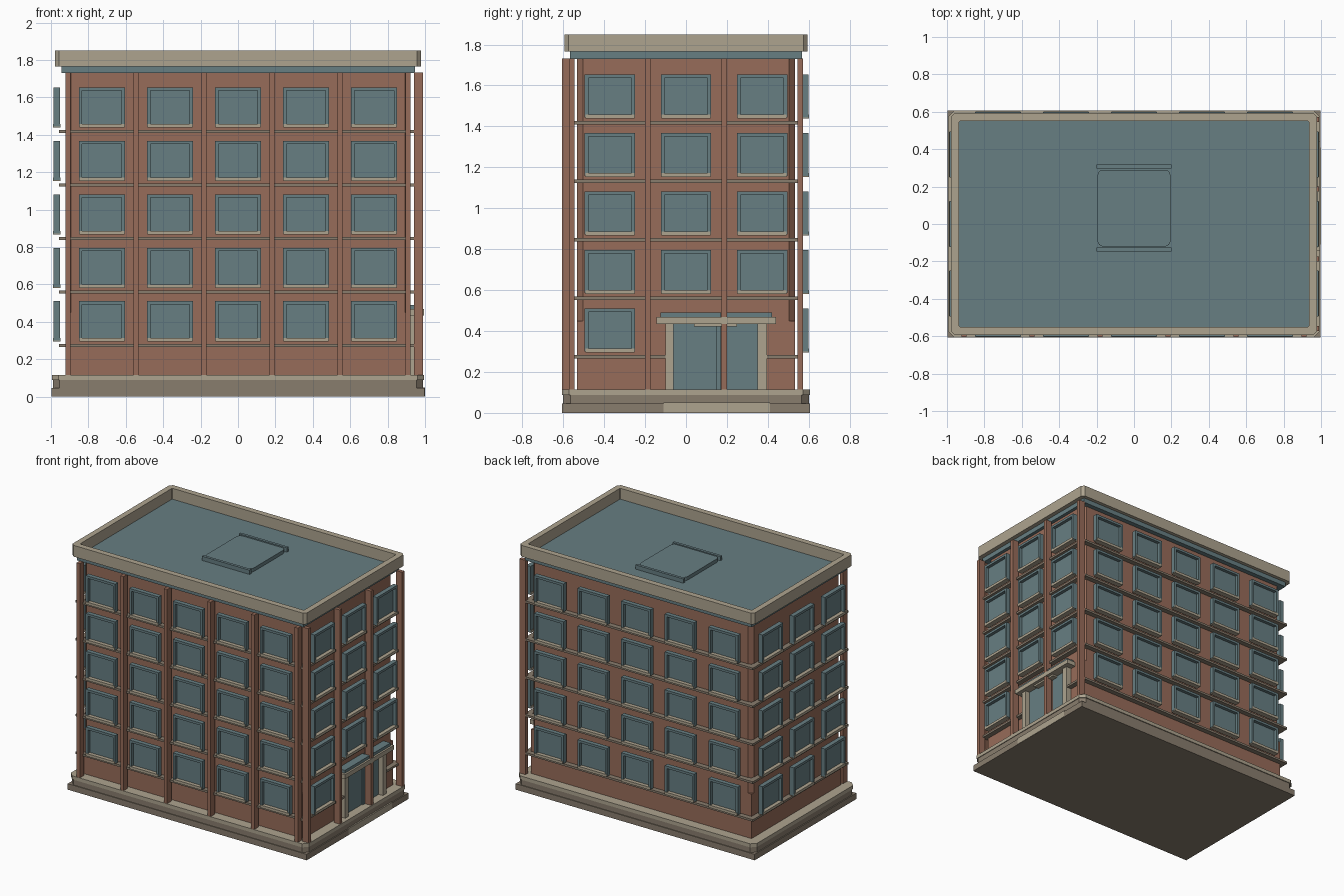
import bpy, bmesh, math
from mathutils import Matrix, Vector

cube = bpy.data.objects.get("Cube")
if cube:
    bpy.data.objects.remove(cube, do_unlink=True)


def material(name, rgb):
    m = bpy.data.materials.new(name)
    m.use_nodes = True
    m.diffuse_color = (*rgb, 1)
    m.node_tree.nodes["Principled BSDF"].inputs["Base Color"].default_value = (*rgb, 1)
    return m


BRICK = material("brick", (0.31, 0.15, 0.10))
TEAL = material("slate_teal", (0.135, 0.21, 0.225))
STONE = material("pale_stone", (0.42, 0.37, 0.275))
DARK = material("dark_stone", (0.25, 0.205, 0.155))


def finish(name, bm, mat):
    bmesh.ops.recalc_face_normals(bm, faces=bm.faces)
    mesh = bpy.data.meshes.new(name)
    bm.to_mesh(mesh)
    bm.free()
    mesh.materials.append(mat)
    ob = bpy.data.objects.new(name, mesh)
    bpy.context.collection.objects.link(ob)
    return ob


def add_box(bm, x, y, z):
    size = Vector((x[1] - x[0], y[1] - y[0], z[1] - z[0], 1))
    mid = Vector((sum(x), sum(y), sum(z))) / 2
    bmesh.ops.create_cube(bm, size=1, matrix=Matrix.Translation(mid) @ Matrix.Diagonal(size))


def boxes(name, items, mat, turn=0):
    """Boxes given as (along wall, outward distance, height), turned to one side."""
    bm = bmesh.new()
    for u, d, z in items:
        add_box(bm, u, (-d[1], -d[0]), z)
    bm.transform(Matrix.Rotation(math.radians(turn), 4, "Z"))
    return finish(name, bm, mat)


def ring(bm, hx, hy, c, z):
    """Rectangle of vertices with cut corners, in counter-clockwise order."""
    verts = []
    for sx, sy in ((1, 1), (-1, 1), (-1, -1), (1, -1)):
        pair = [(sx * hx, sy * (hy - c)), (sx * (hx - c), sy * hy)]
        if sx * sy < 0:
            pair.reverse()
        verts += [bm.verts.new((x, y, z)) for x, y in pair]
    return verts


def bridge(bm, a, b):
    for k in range(len(a)):
        n = (k + 1) % len(a)
        bm.faces.new((a[k], a[n], b[n], b[k]))


def prism(name, hx, hy, z, c, mat):
    """Block with chamfered vertical corners."""
    bm = bmesh.new()
    low, high = (ring(bm, hx, hy, c, height) for height in z)
    bridge(bm, low, high)
    bm.faces.new(low[::-1])
    bm.faces.new(high)
    return finish(name, bm, mat)


# Plinth
boxes("plinth_foot", [((-0.998, 0.998), (-0.606, 0.606), (0, 0.045))], DARK)
prism("plinth_core", 0.99, 0.60, (0.045, 0.09), 0.035, DARK)
prism("plinth_slab", 0.995, 0.607, (0.088, 0.115), 0.035, STONE)

# Brick body: square ground storey, chamfered corners above
boxes("ground_storey", [((-0.92, 0.92), (-0.532, 0.532), (0.115, 0.45))], BRICK)
prism("upper_storeys", 0.92, 0.532, (0.45, 1.735), 0.028, BRICK)

# Roof deck and parapet ring
boxes("roof_deck", [((-0.945, 0.945), (-0.568, 0.568), (1.73, 1.768))], TEAL)
bm = bmesh.new()
outer_low, outer_high = (ring(bm, 0.978, 0.594, 0.02, z) for z in (1.765, 1.85))
inner_low, inner_high = (ring(bm, 0.935, 0.55, 0.005, z) for z in (1.765, 1.85))
loop = [outer_low, outer_high, inner_high, inner_low]
for k in range(4):
    bridge(bm, loop[k - 1], loop[k])
finish("parapet", bm, STONE)

# Roof hatch with two rails
hatch = boxes("roof_hatch", [((-0.195, 0.195), (-0.29, 0.12), (1.766, 1.795))], TEAL)
bm = bmesh.new()
bm.from_mesh(hatch.data)
upright = [e for e in bm.edges if abs(e.verts[0].co.z - e.verts[1].co.z) > 0.01]
bmesh.ops.bevel(bm, geom=upright, offset=0.03, segments=4, profile=0.5, affect="EDGES")
bm.to_mesh(hatch.data)
bm.free()
boxes("hatch_rails", [((-0.2, 0.2), d, (1.766, 1.8)) for d in ((-0.318, -0.297), (0.125, 0.146))], TEAL)

# Sides: turn, wall distance, outermost distance, bays, bay spacing, half wall length
SIDES = {
    "front": (0, 0.532, 0.605, 5, 0.364, 0.92),
    "right_hand": (90, 0.92, 0.99, 3, 0.372, 0.532),
    "back": (180, 0.532, 0.602, 5, 0.364, 0.92),
    "left_hand": (270, 0.92, 0.99, 3, 0.372, 0.532),
}
FLOOR = 0.286

for side, (turn, wall, out, bays, step, half) in SIDES.items():
    entrance = side == "right_hand"
    frames, panes, sills, courses = [], [], [], []
    back, w = out - 0.038, 0.123
    for row in range(5):
        z0 = 0.30 + row * FLOOR
        z1 = z0 + 0.21
        for bay in range(bays):
            if entrance and row == 0 and bay > 0:
                continue
            u = (bay - (bays - 1) / 2) * step
            d = (back, out - 0.004)
            frames += [((u - w, u - w + 0.018), d, (z0, z1)),
                       ((u + w - 0.018, u + w), d, (z0, z1)),
                       ((u - w + 0.018, u + w - 0.018), d, (z1 - 0.018, z1))]
            panes.append(((u - w + 0.01, u + w - 0.01), (back, back + 0.01), (z0, z1 - 0.01)))
            sills.append(((u - w + 0.003, u + w - 0.003), (back - 0.003, out), (z0 - 0.006, z0 + 0.014)))
        # Thin string course below each row
        zc = (z0 - 0.034, z0 - 0.018)
        reach = (wall - 0.005, wall + 0.038)
        end = half + 0.036
        if entrance and row == 0:
            courses += [((-end, -0.10), reach, zc), ((0.395, end), reach, zc)]
        else:
            courses.append(((-end, end), reach, zc))
    boxes(side + "_window_frames", frames, TEAL, turn)
    boxes(side + "_window_panes", panes, TEAL, turn)
    boxes(side + "_window_sills", sills, STONE, turn)
    boxes(side + "_string_courses", courses, DARK, turn)

    # Pilasters only on the two street sides
    if side in ("front", "right_hand"):
        posts = []
        for k in range(bays + 1):
            u = (k - bays / 2) * step
            posts.append(((u - 0.0135, u + 0.0135), (out - 0.05, out), (0.115, 1.732)))
        boxes(side + "_pilasters", posts, BRICK, turn)

# Entrance
boxes("entrance_step", [((-0.11, 0.41), (0.9, 1.0), (0.001, 0.05))], STONE, 90)
boxes("entrance_jambs", [(u, (0.915, 0.965), (0.115, 0.437)) for u in ((-0.10, -0.06), (0.35, 0.395))], STONE, 90)
boxes("entrance_doors", [(u, (0.915, 0.93), (0.115, 0.437)) for u in ((-0.06, 0.148), (0.197, 0.35))], TEAL, 90)
boxes("door_post", [((0.148, 0.172), (0.915, 0.94), (0.115, 0.437))], TEAL, 90)
boxes("entrance_canopy", [((-0.143, 0.44), (0.915, 0.994), (0.435, 0.468))], STONE, 90)
boxes("canopy_lamp", [((0.04, 0.25), (0.93, 0.97), (0.422, 0.436))], STONE, 90)
boxes("canopy_cover", [(u, (0.915, 0.98), (0.466, 0.49)) for u in ((-0.125, 0.17), (0.197, 0.42))], TEAL, 90)
